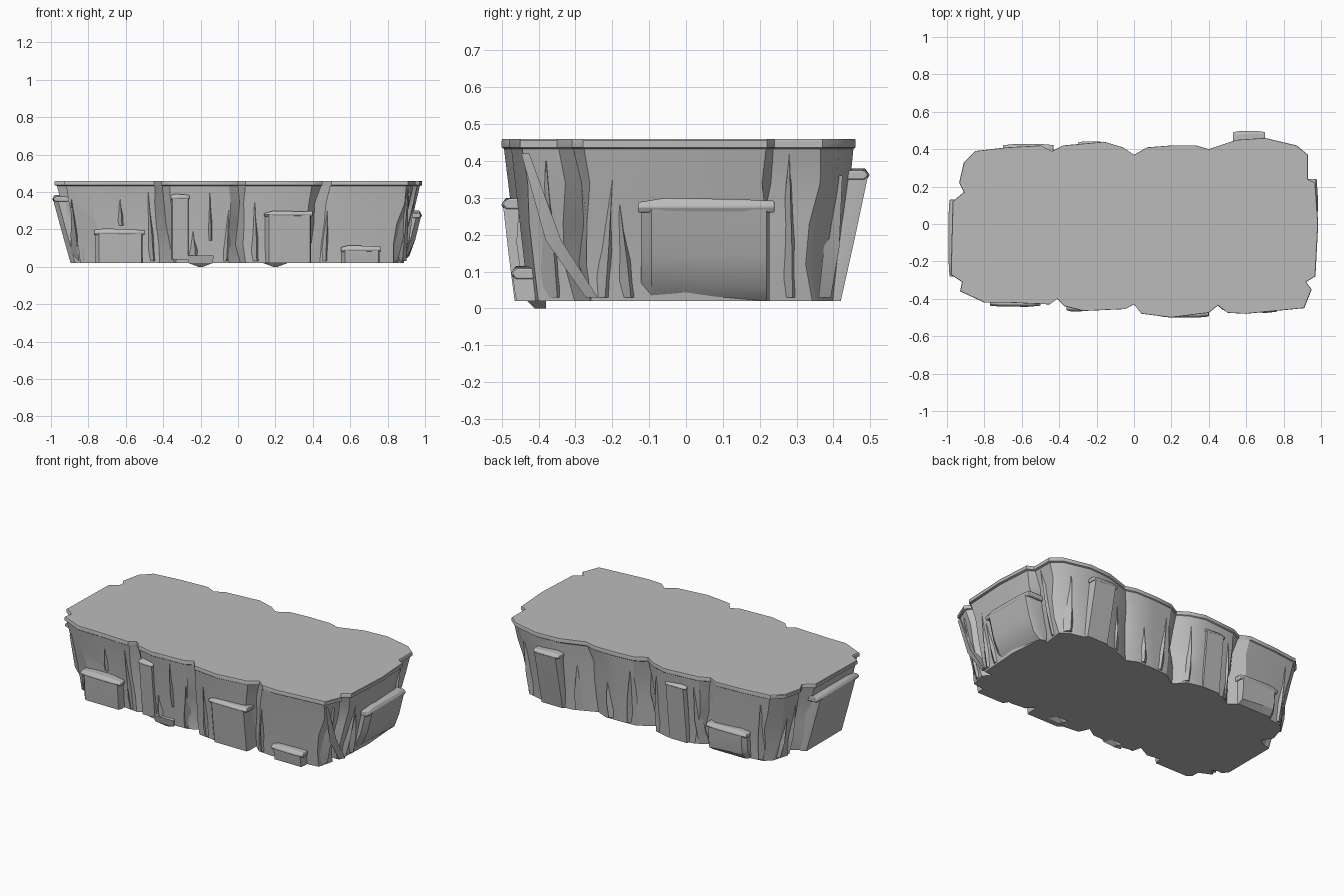
import bpy, bmesh, math, random
from mathutils import Vector
from mathutils.bvhtree import BVHTree

cube = bpy.data.objects.get("Cube")
if cube:
    bpy.data.objects.remove(cube, do_unlink=True)
random.seed(4)

stone = bpy.data.materials.new("grey stone")
stone.use_nodes = True
GREY = (0.5, 0.5, 0.5, 1)
stone.diffuse_color = GREY
stone.node_tree.nodes["Principled BSDF"].inputs["Base Color"].default_value = GREY


def finish(name, bm, angle=28, bevel=0):
    bmesh.ops.recalc_face_normals(bm, faces=bm.faces)
    mesh = bpy.data.meshes.new(name)
    bm.to_mesh(mesh)
    bm.free()
    mesh.materials.append(stone)
    ob = bpy.data.objects.new(name, mesh)
    bpy.context.collection.objects.link(ob)
    bpy.ops.object.select_all(action='DESELECT')
    ob.select_set(True)
    bpy.context.view_layer.objects.active = ob
    if bevel:
        mod = ob.modifiers.new("worn edges", 'BEVEL')
        mod.width, mod.segments = bevel, 2
    bpy.ops.object.shade_smooth_by_angle(angle=math.radians(angle))
    return ob


def loft(bm, rings):
    """Skin a stack of equal rings and close both ends."""
    vr = [[bm.verts.new(p) for p in ring] for ring in rings]
    n = len(vr[0])
    for a, b in zip(vr, vr[1:]):
        for i in range(n):
            j = (i + 1) % n
            bm.faces.new((a[i], a[j], b[j], b[i]))
    bm.faces.new(vr[0])
    bm.faces.new(vr[-1])


# Plateau outline, one side at a time
front = [(-.93, -.36), (-.8, -.42), (-.68, -.42), (-.45, -.43), (-.41, -.4), (-.37, -.44),
         (-.27, -.465), (-.05, -.455), (0, -.43), (.04, -.48), (.2, -.5), (.4, -.475),
         (.45, -.435), (.5, -.475), (.6, -.48), (.91, -.45)]
right_end = [(.95, -.35), (.92, -.31), (.97, -.28), (.985, 0), (.97, .22), (.93, .24), (.93, .37)]
back = [(.87, .42), (.7, .46), (.55, .45), (.4, .4), (.33, .42), (.2, .42), (.07, .41), (0, .37),
        (-.06, .41), (-.16, .44), (-.38, .42), (-.44, .39), (-.5, .42), (-.68, .41), (-.85, .39)]
left_end = [(-.91, .33), (-.935, .22), (-.91, .17), (-.97, .12), (-.98, -.27), (-.92, -.31)]
outline = [Vector(p) for p in front + right_end + back + left_end]
N = len(outline)


def concave(i):
    a, b, c = outline[i - 1], outline[i], outline[(i + 1) % N]
    return (b - a).cross(c - b) < 0


# Grass-level cap with a thin chamfered rim
bm = bmesh.new()
loft(bm, [[(p.x * s, p.y * s, z) for p in outline]
          for z, s in ((.432, .985), (.437, 1), (.456, 1), (.46, .997))])
finish("plateau_cap", bm, 30)

# Tapered cliff body; clefts run down from the notches in the outline
bm = bmesh.new()
levels = ((.435, .988), (.34, .965), (.23, .94), (.12, .915), (.02, .9))
rings = []
for k, (z, s) in enumerate(levels):
    ring = []
    sway = [random.uniform(-.016, .016) if k else 0 for _ in range(N)]
    for i, p in enumerate(outline):
        tangent = (outline[(i + 1) % N] - outline[i - 1]).normalized()
        inset = .02 if concave(i) and k else 0
        q = p * s - p.normalized() * inset + tangent * sway[i]
        ring.append((q.x, q.y, z))
    rings.append(ring)
loft(bm, rings)
wall = BVHTree.FromBMesh(bm)
finish("cliff_body", bm)

# Outward normal of each side
SIDES = {"front": Vector((0, -1, 0)), "back": Vector((0, 1, 0)),
         "right_end": Vector((1, 0, 0)), "left_end": Vector((-1, 0, 0))}


def place(side, u, out, z):
    n = SIDES[side]
    along = Vector((abs(n.y), abs(n.x), 0))
    return along * u + n * out + Vector((0, 0, z))


def on_wall(side, u, z):
    hit = wall.ray_cast(place(side, u, 2, z), -SIDES[side])[0]
    return hit.dot(SIDES[side])


def ledge(side, u0, u1, top, thick, out, foot_out, foot=.02, chin=0, tilt=0):
    """A rounded shelf on top of a bulging block of rock."""
    deep = out - .16
    bm = bmesh.new()
    mid, w = (u0 + u1) / 2, (u1 - u0) / 2
    shelf = []
    for f, drop in ((-1, thick * .3 + tilt), (-.6, 0), (.5, .004), (1, thick * .2 - tilt)):
        u, o = mid + f * w, out - .012 * abs(f)
        shelf.append([place(side, u, deep, top - drop), place(side, u, o - .012, top - drop),
                      place(side, u, o, top - thick * .6), place(side, u, o - .008, top - thick),
                      place(side, u, deep, top - thick)])
    loft(bm, shelf)
    finish(side + "_ledge", bm, 40, .004)

    bm = bmesh.new()
    block = []
    for f in (-.96, -.8, .1, .88, .93):
        u, o = mid + f * w, -.025 if abs(f) > .9 else 0
        z = top - thick * .8
        block.append([place(side, u, deep, z), place(side, u, out - .012 + o, z),
                      place(side, u, (out + foot_out) / 2 - .005 + o, (z + foot) / 2),
                      place(side, u, foot_out + o, foot + chin - .01 * f * (chin > 0)),
                      place(side, u, foot_out - chin + o, foot), place(side, u, deep, foot)])
    loft(bm, block)
    finish(side + "_ledge_block", bm)


ledge("front", -.77, -.50, .205, .035, .45, .425, tilt=-.004)
ledge("front", -.36, -.26, .39, .03, .475, .43, foot=.04)
ledge("front", .14, .40, .30, .03, .508, .465, tilt=.004)
ledge("front", .55, .765, .115, .035, .482, .46)
ledge("right_end", -.13, .24, .30, .04, .99, .915, chin=.045)
ledge("left_end", -.28, .13, .385, .035, 1.0, .895)
ledge("back", .53, .70, .38, .03, .505, .42)
ledge("back", -.30, -.16, .385, .025, .45, .40)
ledge("back", -.70, -.43, .2, .035, .435, .41, chin=.03)


def shard(side, u, z0, z1, w, lean=0, proud=.022):
    """A thin upright splinter of rock lying against the wall."""
    bm = bmesh.new()
    zm = z0 + (z1 - z0) * .4
    o0, om, o1 = (on_wall(side, u, z) for z in (z0, zm, z1))
    rings = [(u, o0, z0, w, proud * .6), (u + lean * .4, om, zm, w * .75, proud),
             (u + lean, o1, z1, w * .06, .002)]
    loft(bm, [[place(side, c - r, o - .02, z), place(side, c + r * .3, o + p, z),
               place(side, c + r, o - .02, z)] for c, o, z, r, p in rings])
    finish(side + "_shard", bm)


shards = {
    "front": ((-.86, .03, .36, .03, -.03), (-.63, .22, .36, .03, 0), (-.46, .03, .4, .03, -.02),
              (-.24, .025, .19, .045, 0), (-.15, .14, .41, .02, 0), (-.07, .03, .3, .03, .02),
              (.09, .03, .35, .035, 0), (.46, .03, .4, .03, .02), (.87, .03, .42, .03, .04)),
    "right_end": ((-.36, .03, .4, .035, -.02), (-.23, .03, .35, .035, .03),
                  (-.16, .03, .28, .035, -.02), (.28, .03, .42, .03, 0)),
    "back": ((.78, .03, .36, .04, .03), (.46, .03, .3, .04, 0), (.24, .03, .25, .04, .02),
             (.12, .03, .36, .035, -.02), (-.08, .03, .38, .03, 0), (-.36, .03, .4, .03, .02),
             (-.76, .03, .38, .035, -.02)),
    "left_end": ((.2, .03, .35, .03, .02), (.27, .03, .28, .03, 0), (-.31, .03, .36, .03, -.02)),
}
for side, rows in shards.items():
    for row in rows:
        shard(side, *row)

# Small roots hanging below the base
for x in (-.2, .2):
    bm = bmesh.new()
    loft(bm, [[(x - r, -.44 + d, z), (x + r, -.44 + d, z), (x + r * .6, -.38, z), (x - r * .6, -.38, z)]
              for r, d, z in ((.07, 0, .06), (.065, .01, .02), (.012, .03, 0))])
    finish("hanging_root", bm)
